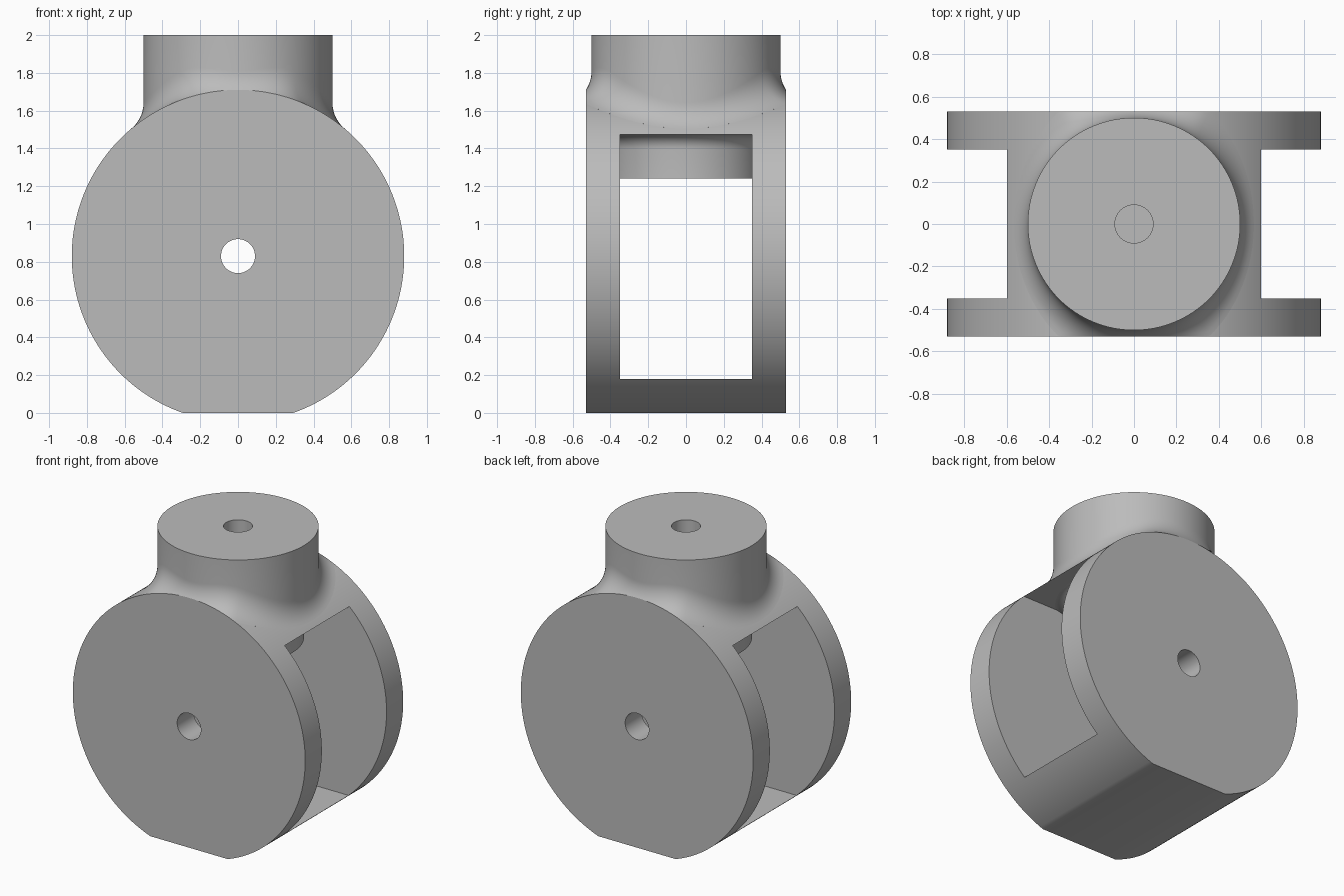
import bpy, bmesh, math
from mathutils import Vector, Matrix

if "Cube" in bpy.data.objects:
    bpy.data.objects.remove(bpy.data.objects["Cube"], do_unlink=True)

DISC_R, AXIS_Z, HALF_Y = 0.88, 0.83, 0.53      # clevis body
SLOT_Y, SLOT_LOW, SLOT_TOP = 0.35, 0.18, 1.475  # slot through the body
BOSS_R, TOP_Z, BLEND = 0.5, 2.0, 0.18          # round neck and its blend
INNER_R, INNER_Z, INNER_BLEND = 0.41, 1.24, 0.08
HOLE_R, SEGS = 0.09, 128

grey = bpy.data.materials.new("plain grey")
grey.use_nodes = True
colour = (0.5, 0.5, 0.5, 1)
grey.diffuse_color = colour
grey.node_tree.nodes["Principled BSDF"].inputs["Base Color"].default_value = colour


def make_object(name, bm):
    bmesh.ops.recalc_face_normals(bm, faces=bm.faces)
    mesh = bpy.data.meshes.new(name)
    bm.to_mesh(mesh)
    bm.free()
    mesh.materials.append(grey)
    obj = bpy.data.objects.new(name, mesh)
    bpy.context.collection.objects.link(obj)
    return obj


def activate(obj):
    bpy.ops.object.select_all(action='DESELECT')
    obj.select_set(True)
    bpy.context.view_layer.objects.active = obj


def cut(target, bm):
    cutter = make_object("cutter", bm)
    cutter.hide_render = True
    mod = target.modifiers.new("cut", 'BOOLEAN')
    mod.operation, mod.solver, mod.object = 'DIFFERENCE', 'EXACT', cutter
    activate(target)
    bpy.ops.object.modifier_apply(modifier=mod.name)
    bpy.data.objects.remove(cutter, do_unlink=True)


def cylinder(radius, depth, matrix):
    bm = bmesh.new()
    bmesh.ops.create_cone(bm, cap_ends=True, segments=64, radius1=radius,
                          radius2=radius, depth=depth, matrix=matrix)
    return bm


# Clevis body: a thick disc with a flat foot
bm = bmesh.new()
start = math.asin(-AXIS_Z / DISC_R)
sweep = math.pi - 2 * start
outline = []
for i in range(193):
    a = start + sweep * i / 192
    outline.append(bm.verts.new((DISC_R * math.cos(a), -HALF_Y,
                                 AXIS_Z + DISC_R * math.sin(a))))
face = bm.faces.new(outline)
extruded = bmesh.ops.extrude_face_region(bm, geom=[face])
bmesh.ops.translate(bm, vec=(0, 2 * HALF_Y, 0),
                    verts=[v for v in extruded["geom"] if isinstance(v, bmesh.types.BMVert)])
body = make_object("clevis_body", bm)

# Slot, pin hole and the opening under the neck
slot = bmesh.new()
bmesh.ops.create_cube(slot, size=1, matrix=Matrix.Translation((0, 0, (SLOT_LOW + SLOT_TOP) / 2))
                      @ Matrix.Diagonal((3, 2 * SLOT_Y, SLOT_TOP - SLOT_LOW, 1)))
cut(body, slot)
cut(body, cylinder(HOLE_R, 3, Matrix.Translation((0, 0, AXIS_Z))
                   @ Matrix.Rotation(math.pi / 2, 4, 'X')))
cut(body, cylinder(0.3, 1, Matrix.Translation((0, 0, 1.8))))


def blend_column(a):
    """Arc of a ball rolling between the neck and the disc or its rim."""
    out = Vector((math.cos(a), math.sin(a), 0))
    cx, cy, _ = out * (BOSS_R + BLEND)
    over = max(abs(cy) - HALF_Y, 0)
    reach = DISC_R + math.sqrt(BLEND ** 2 - over ** 2)
    rise = math.sqrt(reach ** 2 - cx ** 2)
    centre = Vector((cx, cy, AXIS_Z + rise))
    foot = Vector((cx * DISC_R / reach, max(-HALF_Y, min(HALF_Y, cy)),
                   AXIS_Z + rise * DISC_R / reach))
    first, last = -out, (foot - centre).normalized()
    return [centre + BLEND * first.slerp(last, k / 10) for k in range(11)]


# Neck profile: underside blend, inner boss, bore, top face, outer blend
profile = []
for k in range(9):
    t = math.pi / 2 * (1 - k / 8)
    profile.append((INNER_R + INNER_BLEND * (1 - math.cos(t)),
                    SLOT_TOP - INNER_BLEND * (1 - math.sin(t))))
profile += [(INNER_R, INNER_Z), (HOLE_R, INNER_Z), (HOLE_R, TOP_Z), (BOSS_R, TOP_Z)]

bm = bmesh.new()
columns = []
for i in range(SEGS):
    a = 2 * math.pi * i / SEGS
    points = [(r * math.cos(a), r * math.sin(a), z) for r, z in profile] + blend_column(a)
    columns.append([bm.verts.new(p) for p in points])
for i, col in enumerate(columns):
    nxt = columns[(i + 1) % SEGS]
    for k in range(len(col) - 1):
        bm.faces.new((col[k], nxt[k], nxt[k + 1], col[k + 1]))
# Hidden skirt inside the body closes the shell
for i, col in enumerate(columns):
    nxt = columns[(i + 1) % SEGS]
    bm.faces.new((col[-1], nxt[-1], nxt[0], col[0]))
neck = make_object("round_neck", bm)

for obj in (body, neck):
    activate(obj)
    bpy.ops.object.shade_smooth_by_angle(angle=math.radians(25))
